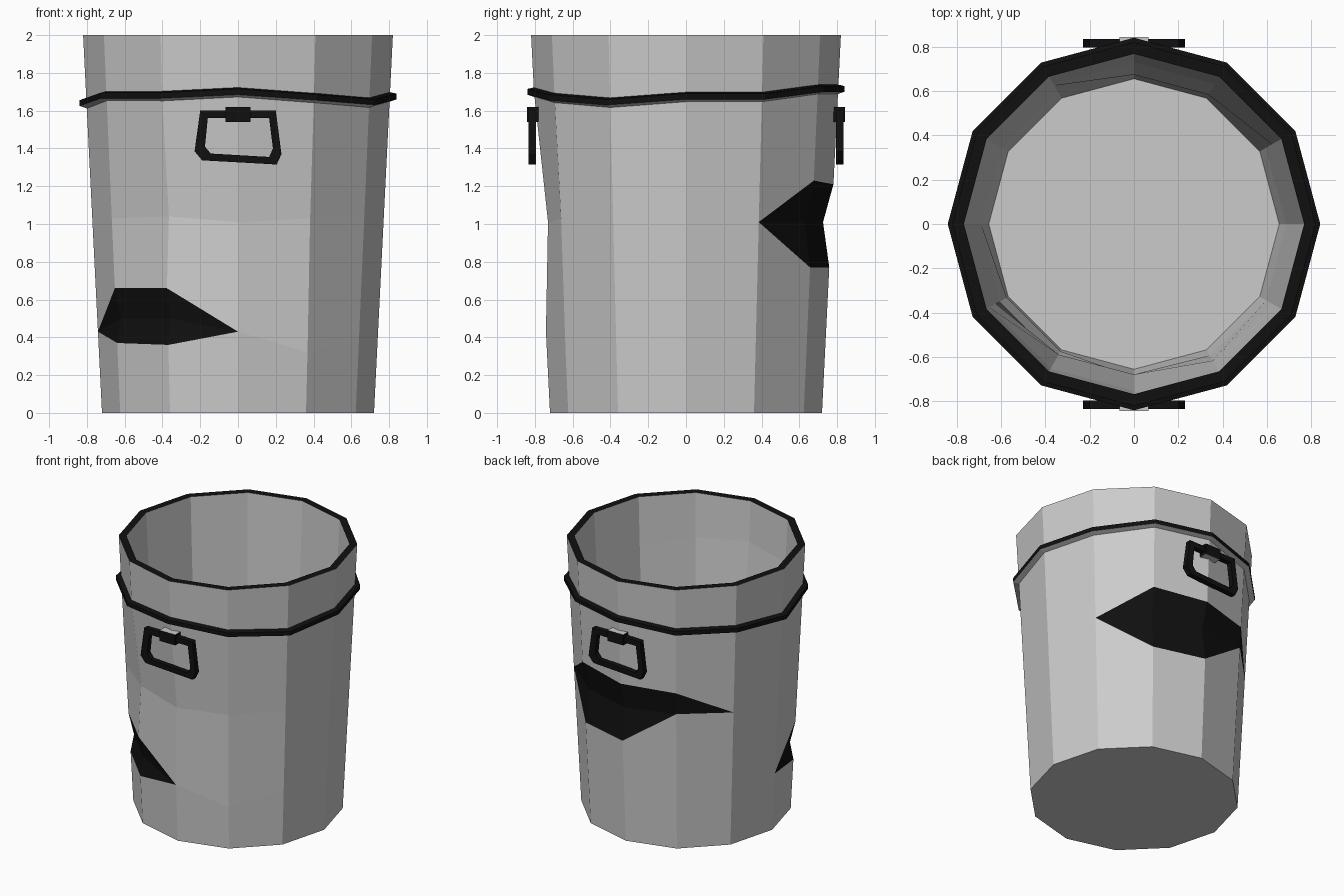
import bpy, math
from math import sin, cos, pi

if "Cube" in bpy.data.objects:
    bpy.data.objects.remove(bpy.data.objects["Cube"])

N = 12
grey = bpy.data.materials.new("grey")
grey.diffuse_color = (0.8, 0.8, 0.8, 1)
grey.use_nodes = True
grey.node_tree.nodes["Principled BSDF"].inputs["Base Color"].default_value = grey.diffuse_color
black = bpy.data.materials.new("black")
black.diffuse_color = (0.005, 0.005, 0.005, 1)
black.use_nodes = True
black.node_tree.nodes["Principled BSDF"].inputs["Base Color"].default_value = black.diffuse_color


def make(name, verts, faces, mats):
    me = bpy.data.meshes.new(name)
    me.from_pydata(verts, [], faces)
    me.materials.append(grey)
    me.materials.append(black)
    for p, m in zip(me.polygons, mats):
        p.material_index = m
    ob = bpy.data.objects.new(name, me)
    bpy.context.collection.objects.link(ob)
    return ob


def polar(r, k, z):
    a = 2 * pi * k / N
    return (r * cos(a), r * sin(a), z)


# Bucket: uneven low and middle rings; each ring opens into a black dent
# on a few columns (lower edge, pushed-in middle, upper edge)
low_z = [.36, .36, .40, .42, .39, .40, .43, .43, .43, .43, .32, .41]
mid_z = [1.03, 1.01, 1.01, 1.01, 1.04, 1.02, 1.02, 1.03, 1.04, 1.01, 1.03, 1.03]
low_dent = {7: (.37, .50, .66), 8: (.36, .50, .66)}
mid_dent = {2: (.77, 1.01, 1.23), 3: (.77, 1.01, 1.21), 4: (1.04, 1.04, 1.20)}
push = {(2, 1.01): .045, (3, 1.01): .045, (7, .50): .03, (8, .50): .03,
        (8, 1.04): .04, (9, 1.01): .04, (10, 1.03): .008}
hoop_z = [1.675, 1.675, 1.715, 1.715, 1.68, 1.67, 1.64, 1.68, 1.68, 1.70, 1.67, 1.645]

verts, faces, mats = [], [], []
outer, inner = [], []


def add(co):
    verts.append(co)
    return len(verts) - 1


for k in range(N):
    lo = low_dent.get(k, (low_z[k],) * 3)
    mi = mid_dent.get(k, (mid_z[k],) * 3)
    seen, o, i = {}, [], []
    for z in (0, *lo, *mi, hoop_z[k], 2):
        if z not in seen:
            r = .72 + .05 * z - push.get((k, z), 0)
            ri = .655 if z == 0 else r - .052
            seen[z] = (add(polar(r, k, z)), add(polar(ri, k, max(z, .06))))
        o.append(seen[z][0])
        i.append(seen[z][1])
    outer.append(o)
    inner.append(i)


def face(ids, m):
    ids = list(dict.fromkeys(ids))      # collapsed corners drop out
    if len(ids) > 2:
        faces.append(ids)
        mats.append(m)


for k in range(N):
    n = (k + 1) % N
    for j in range(8):
        face([outer[k][j], outer[n][j], outer[n][j+1], outer[k][j+1]],
             1 if j in (1, 2, 4, 5) else 0)
        face([inner[k][j+1], inner[n][j+1], inner[n][j], inner[k][j]], 0)
    face([outer[k][8], outer[n][8], inner[n][8], inner[k][8]], 1)
face([outer[k][0] for k in reversed(range(N))], 0)
face([inner[k][0] for k in range(N)], 0)
make("bucket", verts, faces, mats)

# Hoop: wavy band, grey underside
section = [(.795, -.03), (.84, -.015), (.84, .015), (.795, .025)]
verts = [polar(r, k, hoop_z[k] + dz) for k in range(N) for r, dz in section]
faces, mats = [], []
for k in range(N):
    n = (k + 1) % N
    for j in range(4):
        j2 = (j + 1) % 4
        faces.append([k*4+j, n*4+j, n*4+j2, k*4+j2])
        mats.append(0 if j == 0 else 1)
make("hoop", verts, faces, mats)

# Handles: flat six-sided loop held by a small block, front and back
loop_out = [(-.20, 1.60), (-.23, 1.385), (-.19, 1.337), (.205, 1.315), (.23, 1.37), (.20, 1.60)]
loop_in = [(-.16, 1.56), (-.175, 1.41), (-.145, 1.373), (.165, 1.355), (.185, 1.40), (.165, 1.56)]
for side, rot in (("front", 0), ("back", pi)):
    verts = [(x, y, z) for y in (-.835, -.795) for loop in (loop_out, loop_in) for x, z in loop]
    faces = []
    for a in range(6):
        b = (a + 1) % 6
        faces += [[a, b, 6+b, 6+a], [12+b, 12+a, 18+a, 18+b],
                  [b, a, 12+a, 12+b], [6+a, 6+b, 18+b, 18+a]]
    ob = make(side + "_handle_loop", verts, faces, [1] * len(faces))
    ob.rotation_euler.z = rot
    verts = [(x, y, z) for z in (1.54, 1.62) for x, y in
             ((-.065, -.843), (.065, -.843), (.065, -.78), (-.065, -.78))]
    faces = [[3, 2, 1, 0], [4, 5, 6, 7]] + [[a, (a+1) % 4, (a+1) % 4 + 4, a + 4] for a in range(4)]
    ob = make(side + "_handle_block", verts, faces, [0, 0, 1, 1, 1, 1])
    ob.rotation_euler.z = rot
